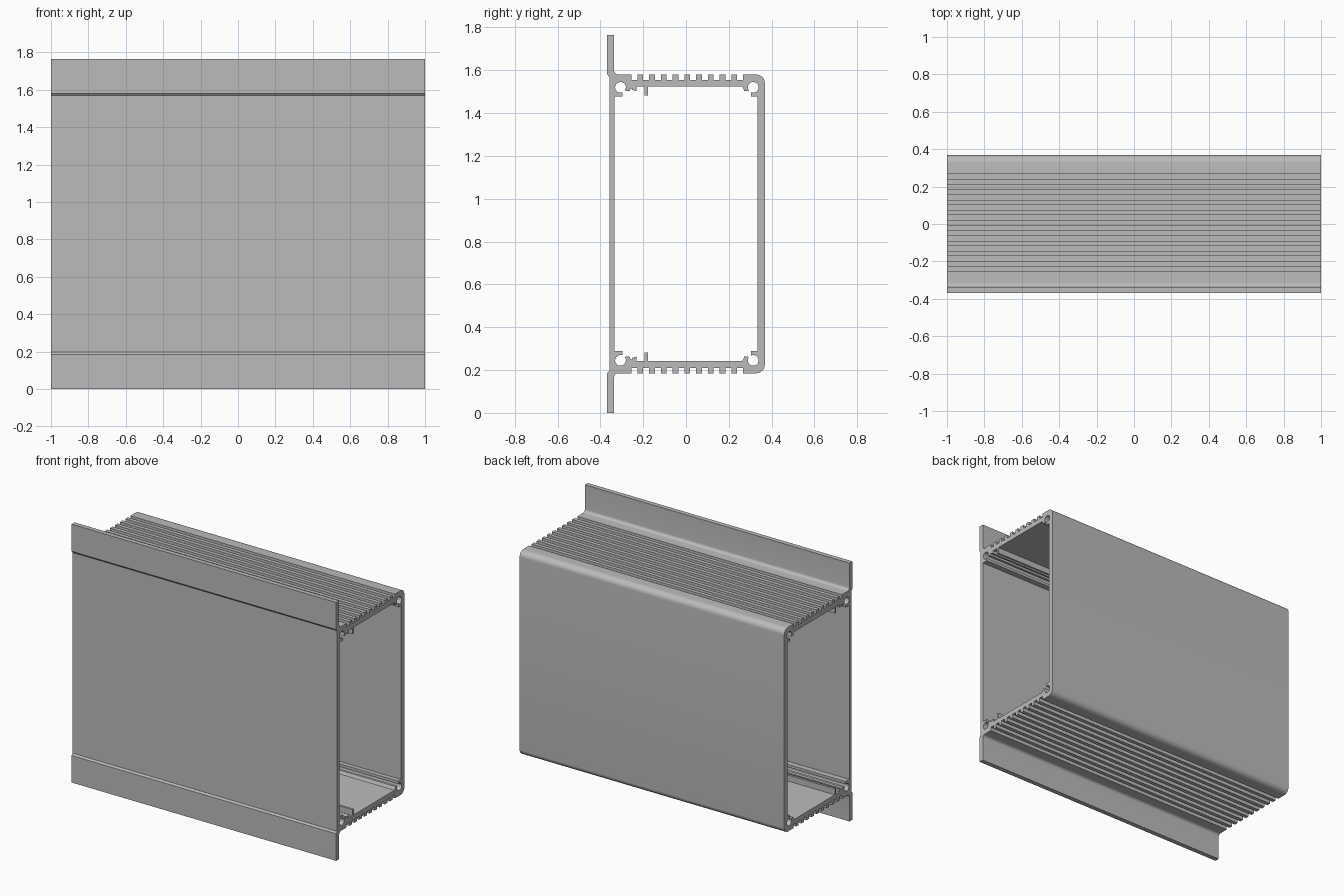
import bpy
import bmesh
from math import cos, sin, radians

cube = bpy.data.objects.get("Cube")
if cube:
    bpy.data.objects.remove(cube, do_unlink=True)

MID = 0.8825      # height of the mirror plane
TOP = 1.58        # outside of the ribbed wall
GROOVE = 1.555    # floor of the grooves
CEILING = 1.523   # inside of the ribbed wall


def arc(cy, cz, r, start, end, steps):
    """Points on an arc in the y-z plane, angles in degrees."""
    angles = [radians(start + (end - start) * i / steps) for i in range(steps + 1)]
    return [(cy + r * cos(a), cz + r * sin(a)) for a in angles]


# Front wall and mounting flange, ending in a fillet
outline = [(-0.358, MID), (-0.358, 1.568), (-0.368, TOP), (-0.368, 1.765), (-0.336, 1.765)]
outline += arc(-0.316, 1.60, 0.02, 180, 270, 6)

# Cooling grooves
for i in range(10):
    y = -0.255 + 0.0548 * i
    outline += [(y, TOP), (y, GROOVE), (y + 0.028, GROOVE), (y + 0.028, TOP)]

# Rounded back corner and back wall
outline += arc(0.328, 1.54, 0.04, 90, 0, 10)
outline += [(0.368, MID), (0.333, MID)]

# Back screw channel with its lip
outline += [(0.333, 1.477), (0.303, 1.477), (0.303, 1.496)]
outline += arc(0.314, 1.52, 0.025, -105, 215, 24)
outline += [(0.288, 1.502), (0.272, 1.502), (0.268, 1.514), (0.262, CEILING)]

# Board guide prong and small hook
outline += [(-0.178, CEILING), (-0.178, 1.482), (-0.193, 1.482), (-0.193, CEILING)]
outline += [(-0.231, CEILING), (-0.231, 1.502), (-0.251, 1.508), (-0.251, 1.515),
            (-0.259, 1.515), (-0.263, 1.502), (-0.28, 1.502)]

# Front screw channel with its lip, then the inside of the front wall
outline += arc(-0.306, 1.52, 0.025, -35, 285, 24)
outline += [(-0.296, 1.495), (-0.296, 1.477), (-0.335, 1.477), (-0.335, MID)]

# Extrude the upper half along x, leaving the mirror plane open
bm = bmesh.new()
left = [bm.verts.new((-1, y, z - MID)) for y, z in outline]
right = [bm.verts.new((1, y, z - MID)) for y, z in outline]
bm.faces.new(left)
bm.faces.new(right[::-1])
count = len(outline)
for i in range(count):
    j = (i + 1) % count
    if outline[i][1] == MID and outline[j][1] == MID:
        continue
    bm.faces.new((left[j], left[i], right[i], right[j]))

mesh = bpy.data.meshes.new("enclosure_extrusion")
bm.to_mesh(mesh)
bm.free()
body = bpy.data.objects.new("enclosure_extrusion", mesh)
body.location.z = MID
bpy.context.collection.objects.link(body)

# Bare aluminium
metal = bpy.data.materials.new("aluminium_grey")
metal.use_nodes = True
color = (0.5, 0.5, 0.5, 1)
metal.diffuse_color = color
metal.node_tree.nodes["Principled BSDF"].inputs["Base Color"].default_value = color
mesh.materials.append(metal)

# Smooth the rounded corners and channels
bpy.ops.object.select_all(action="DESELECT")
body.select_set(True)
bpy.context.view_layer.objects.active = body
bpy.ops.object.shade_smooth_by_angle(angle=radians(30))

# Lower half
mirror = body.modifiers.new("lower_half", "MIRROR")
mirror.use_axis = (False, False, True)
mirror.merge_threshold = 0.0005
